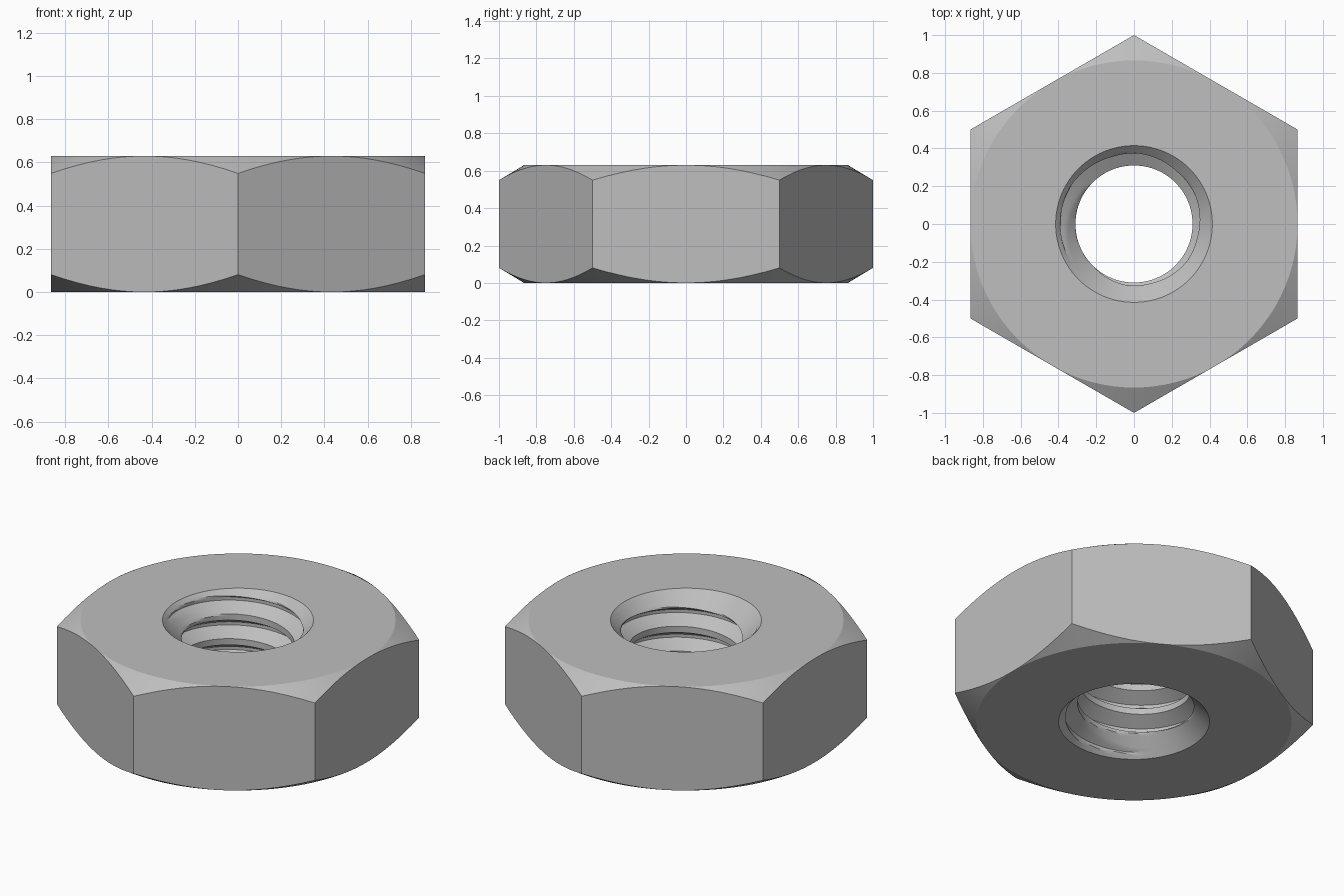
import bpy
import bmesh
from math import cos, sin, pi, radians, tan

if "Cube" in bpy.data.objects:
    bpy.data.objects.remove(bpy.data.objects["Cube"])

HEIGHT = 0.63
FLAT = 0.866          # centre to flat side
MOUTH = 0.415         # countersink radius at the faces
MINOR, MAJOR = 0.31, 0.39
PITCH = 0.15
COLUMNS = 96
STEPS = 16            # rows in one thread turn: 4 crest, 5 flank, 2 root, 5 flank


def hex_radius(a):
    local = (a + pi / 6) % (pi / 3) - pi / 6
    return FLAT / cos(local)


def corner_drop(a):
    return (hex_radius(a) - FLAT) * tan(radians(31))


def thread_radius(step):
    # Trapezoid groove between crest and root
    s = abs(step % STEPS - STEPS / 2)
    depth = min(1, max(0, (6 - s) / 5))
    return MINOR + (MAJOR - MINOR) * depth


def thread_row(step):
    def row(a):
        z = min(HEIGHT, max(0, PITCH * (step / STEPS + a / (2 * pi))))
        countersink = MOUTH - min(z, HEIGHT - z)
        return max(thread_radius(step), countersink), z
    return row


# Outer profile: bottom face, chamfered hexagon, top face
rows = [
    lambda a: (MOUTH, 0),
    lambda a: (FLAT, 0),
    lambda a: (hex_radius(a), corner_drop(a)),
    lambda a: (hex_radius(a), HEIGHT - corner_drop(a)),
    lambda a: (FLAT, HEIGHT),
    lambda a: (MOUTH, HEIGHT),
]
# Helical thread down through the hole
top_step = int(HEIGHT / PITCH * STEPS) + 1
rows += [thread_row(s) for s in range(top_step, -STEPS - 1, -1)]

bm = bmesh.new()
grid = []
for row in rows:
    ring = []
    for i in range(COLUMNS + 1):
        a = 2 * pi * i / COLUMNS
        r, z = row(a)
        ring.append(bm.verts.new((r * cos(a), r * sin(a), z)))
    grid.append(ring)
for low, high in zip(grid, grid[1:]):
    for i in range(COLUMNS):
        bm.faces.new((low[i], low[i + 1], high[i + 1], high[i]))
bmesh.ops.remove_doubles(bm, verts=bm.verts, dist=0.0001)
bmesh.ops.dissolve_degenerate(bm, edges=bm.edges, dist=0.0001)
bmesh.ops.recalc_face_normals(bm, faces=bm.faces)

mesh = bpy.data.meshes.new("hex_nut")
bm.to_mesh(mesh)
bm.free()
nut = bpy.data.objects.new("hex_nut", mesh)
bpy.context.collection.objects.link(nut)

# Plain grey metal
steel = bpy.data.materials.new("grey_steel")
steel.use_nodes = True
colour = (0.52, 0.52, 0.52, 1)
steel.diffuse_color = colour
steel.node_tree.nodes["Principled BSDF"].inputs["Base Color"].default_value = colour
mesh.materials.append(steel)

bpy.ops.object.select_all(action="DESELECT")
nut.select_set(True)
bpy.context.view_layer.objects.active = nut
bpy.ops.object.shade_smooth_by_angle(angle=radians(22))
